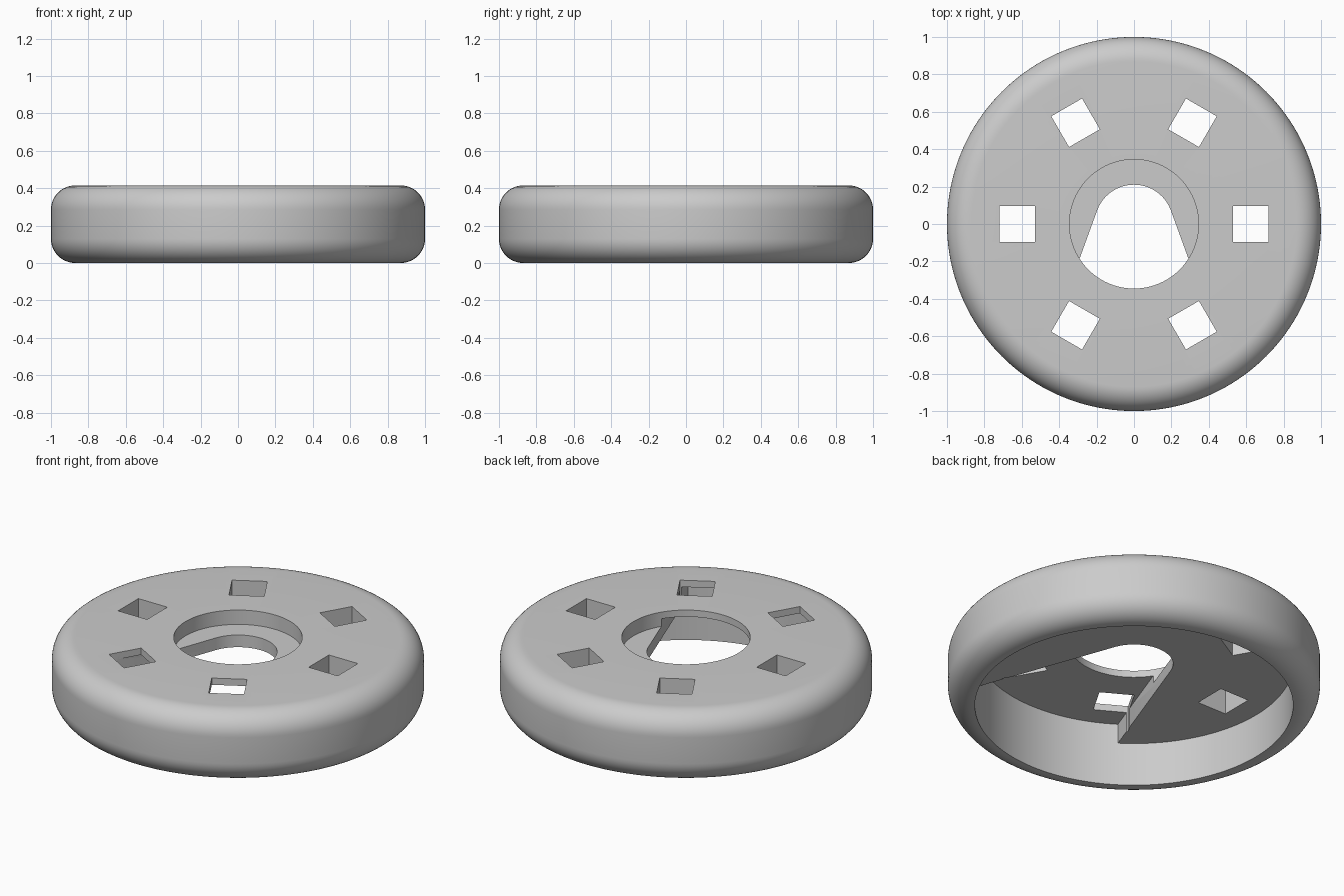
import bpy, bmesh
from math import pi, sin, cos, radians
from mathutils import Matrix, Vector

if "Cube" in bpy.data.objects:
    bpy.data.objects.remove(bpy.data.objects["Cube"], do_unlink=True)

HEIGHT, FILLET, SEGMENTS = 0.415, 0.13, 160
CAVITY_R, CEILING_Z, PLATE_Z = 0.855, 0.375, 0.258

grey = bpy.data.materials.new("plain_grey")
grey.use_nodes = True
grey.diffuse_color = (0.6, 0.6, 0.6, 1)
grey.node_tree.nodes["Principled BSDF"].inputs["Base Color"].default_value = (0.6, 0.6, 0.6, 1)


def finish(bm, name):
    bmesh.ops.recalc_face_normals(bm, faces=bm.faces)
    mesh = bpy.data.meshes.new(name)
    bm.to_mesh(mesh)
    bm.free()
    mesh.materials.append(grey)
    obj = bpy.data.objects.new(name, mesh)
    bpy.context.collection.objects.link(obj)
    return obj


def prism(name, outline, z0, z1):
    bm = bmesh.new()
    face = bm.faces.new([bm.verts.new((x, y, z0)) for x, y in outline])
    top = bmesh.ops.extrude_face_region(bm, geom=[face])["geom"]
    bmesh.ops.translate(bm, vec=(0, 0, z1 - z0),
                        verts=[v for v in top if isinstance(v, bmesh.types.BMVert)])
    return finish(bm, name)


def circle(radius, start=0.0, sweep=2 * pi, steps=SEGMENTS, closed=True):
    count = steps if closed else steps + 1
    return [(radius * cos(start + sweep * i / steps),
             radius * sin(start + sweep * i / steps)) for i in range(count)]


def combine(target, tool, operation):
    mod = target.modifiers.new(operation, "BOOLEAN")
    mod.operation, mod.object, mod.solver = operation, tool, "EXACT"
    bpy.context.view_layer.objects.active = target
    bpy.ops.object.modifier_apply(modifier=mod.name)
    bpy.data.objects.remove(tool, do_unlink=True)


# Hollow rounded shell, revolved from its half profile
arc_r = 1 - FILLET
profile = [(0, CEILING_Z), (CAVITY_R, CEILING_Z), (CAVITY_R, 0)]
for centre_z, start in ((FILLET, -pi / 2), (HEIGHT - FILLET, 0)):
    profile += [(arc_r + x, centre_z + z)
                for x, z in circle(FILLET, start, pi / 2, 12, closed=False)]
profile.append((0, HEIGHT))

bm = bmesh.new()
verts = [bm.verts.new((x, 0, z)) for x, z in profile]
edges = [bm.edges.new(pair) for pair in zip(verts, verts[1:])]
bmesh.ops.spin(bm, geom=verts + edges, cent=(0, 0, 0), axis=(0, 0, 1),
               angle=2 * pi, steps=SEGMENTS)
bmesh.ops.remove_doubles(bm, verts=bm.verts, dist=1e-5)
body = finish(bm, "wheel_body")

# Inner plate with a round-ended slot that flares toward the front
plate = prism("inner_plate", circle(0.9), PLATE_Z, 0.39)
flare = radians(20)
slot_outline = circle(0.21, flare, pi - 2 * flare, 48, closed=False)
x, y = slot_outline[0]
reach = 1.3
end = (x + reach * sin(flare), y - reach * cos(flare))
slot_outline += [(-end[0], end[1]), end]
combine(plate, prism("slot_cutter", slot_outline, 0.1, 0.6), "DIFFERENCE")
combine(body, plate, "UNION")

# Round recess in the top, down to the plate
combine(body, prism("recess_cutter", circle(0.345), 0.33, 0.6), "DIFFERENCE")

# Six square through holes, each turned to face the centre
half = 0.095
for i in range(6):
    turn = Matrix.Rotation(i * pi / 3, 2)
    corners = [turn @ Vector((0.625 + sx * half, sy * half))
               for sx, sy in ((-1, -1), (1, -1), (1, 1), (-1, 1))]
    combine(body, prism("square_cutter", corners, 0.1, 0.6), "DIFFERENCE")

bpy.ops.object.select_all(action="DESELECT")
body.select_set(True)
bpy.context.view_layer.objects.active = body
bpy.ops.object.shade_smooth_by_angle(angle=radians(30))
